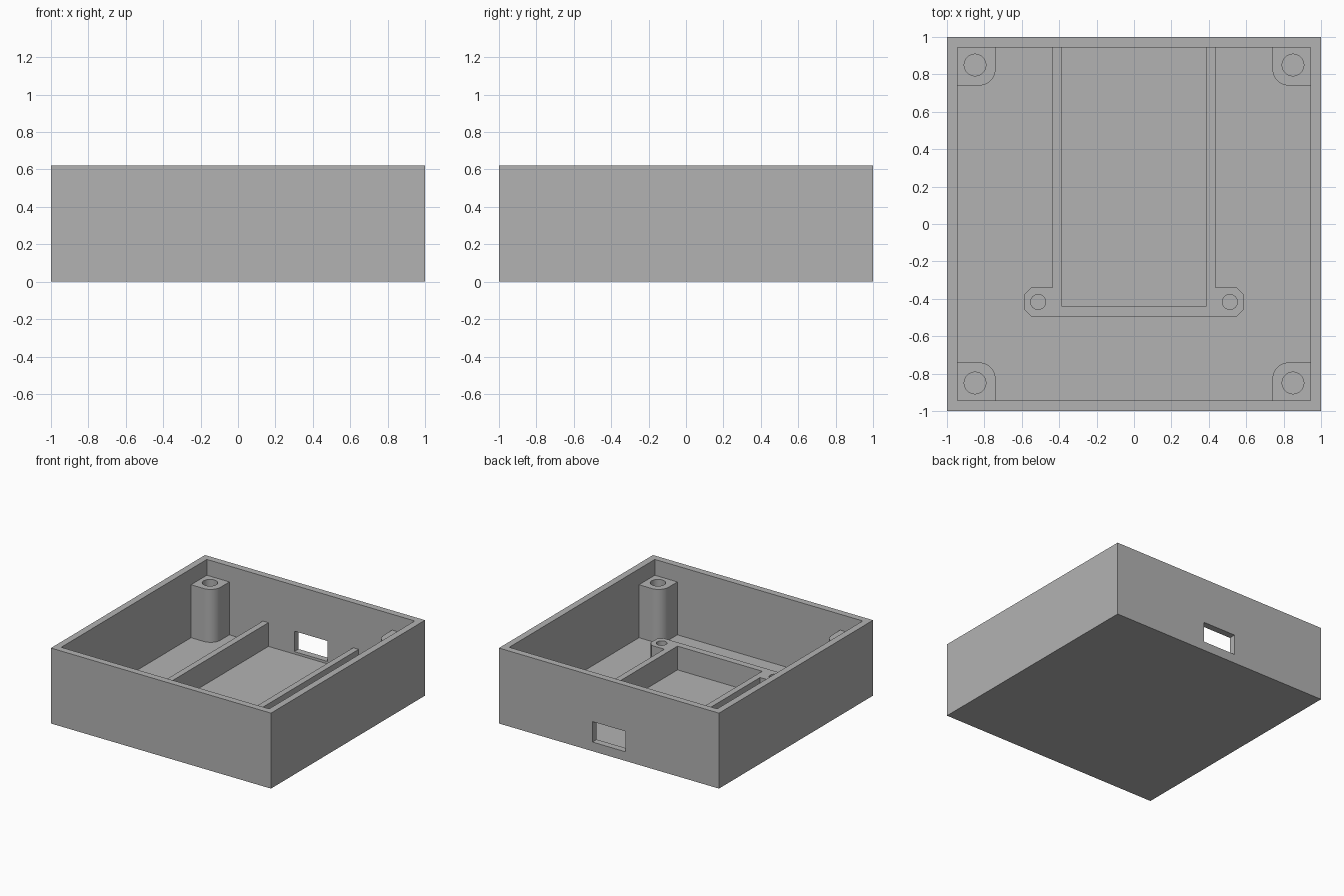
import bpy, bmesh, math

old = bpy.data.objects.get("Cube")
if old:
    bpy.data.objects.remove(old, do_unlink=True)

HEIGHT, WALL, FLOOR = 0.62, 0.055, 0.055
INNER = 1 - WALL
EMBED = 0.02          # how far parts sink into the shell
POST_TOP, TRAY_TOP = 0.49, 0.25

grey = bpy.data.materials.new("plain grey")
grey.use_nodes = True
colour = (0.45, 0.45, 0.45, 1)
grey.diffuse_color = colour
grey.node_tree.nodes["Principled BSDF"].inputs["Base Color"].default_value = colour


def prism(name, outline, z0, z1):
    """Extrude a closed outline from z0 up to z1."""
    bm = bmesh.new()
    face = bm.faces.new([bm.verts.new((x, y, z0)) for x, y in outline])
    top = bmesh.ops.extrude_face_region(bm, geom=[face])["geom"]
    verts = [v for v in top if isinstance(v, bmesh.types.BMVert)]
    bmesh.ops.translate(bm, verts=verts, vec=(0, 0, z1 - z0))
    bmesh.ops.recalc_face_normals(bm, faces=bm.faces)
    mesh = bpy.data.meshes.new(name)
    bm.to_mesh(mesh)
    bm.free()
    mesh.materials.append(grey)
    obj = bpy.data.objects.new(name, mesh)
    bpy.context.collection.objects.link(obj)
    return obj


def rect(x0, x1, y0, y1):
    return [(x0, y0), (x1, y0), (x1, y1), (x0, y1)]


def arc(cx, cy, r, start, end, steps):
    angles = [math.radians(start + (end - start) * i / steps) for i in range(steps + 1)]
    return [(cx + r * math.cos(a), cy + r * math.sin(a)) for a in angles]


def circle(cx, cy, r):
    return arc(cx, cy, r, 0, 360, 40)[:-1]


def cut(obj, cutter):
    """Subtract the cutter from the object, then discard it."""
    cutter.hide_render = True
    mod = obj.modifiers.new("cut", "BOOLEAN")
    mod.operation, mod.solver, mod.object = "DIFFERENCE", "EXACT", cutter
    bpy.context.view_layer.objects.active = obj
    bpy.ops.object.modifier_apply(modifier=mod.name)
    bpy.data.objects.remove(cutter, do_unlink=True)


def smooth(obj):
    bpy.ops.object.select_all(action="DESELECT")
    obj.select_set(True)
    bpy.context.view_layer.objects.active = obj
    bpy.ops.object.shade_smooth_by_angle(angle=math.radians(30))


# Open box with a port window in the back wall
case = prism("case_shell", rect(-1, 1, -1, 1), 0, HEIGHT)
cut(case, prism("cavity_cutter", rect(-INNER, INNER, -INNER, INNER), FLOOR, 1))
cut(case, prism("port_cutter", rect(-0.15, 0.15, 0.9, 1.1), 0.075, 0.243))

# Corner screw posts, rounded on the inward corner
edge, inset, radius = INNER + EMBED, 0.74, 0.09
for sx, side in ((-1, "right"), (1, "left")):
    for sy, end in ((-1, "front"), (1, "back")):
        c = inset + radius
        outline = [(edge, edge), (inset, edge)]
        outline += arc(c, c, radius, 180, 270, 12) + [(edge, inset)]
        outline = [(sx * x, sy * y) for x, y in outline]
        post = prism(f"{end}_{side}_post", outline, FLOOR - EMBED, POST_TOP)
        cut(post, prism("hole_cutter", circle(sx * 0.85, sy * 0.85, 0.058), FLOOR, 1))
        smooth(post)

# U-shaped board holder with chamfered screw tabs
half = [(0.385, -0.44), (0.385, edge), (0.435, edge), (0.435, -0.34),
        (0.55, -0.34), (0.585, -0.375), (0.585, -0.46), (0.55, -0.495)]
outline = half + [(-x, y) for x, y in reversed(half)]
holder = prism("board_holder", outline, FLOOR - EMBED, TRAY_TOP)
for sx in (-1, 1):
    cut(holder, prism("hole_cutter", circle(sx * 0.513, -0.417, 0.04), FLOOR, 1))
smooth(holder)
